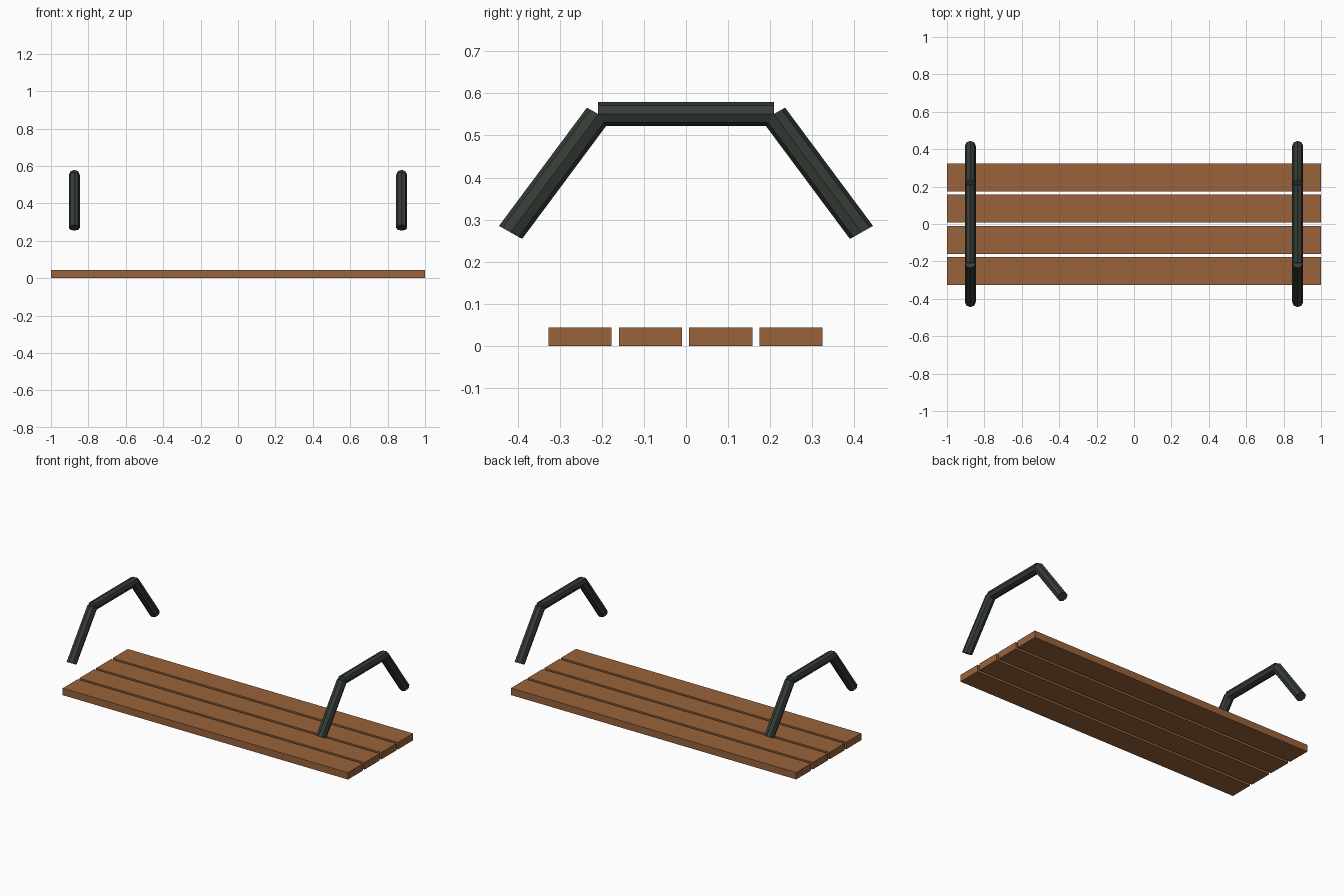
import bpy
import bmesh
import math
from mathutils import Vector

cube = bpy.data.objects.get("Cube")
if cube:
    bpy.data.objects.remove(cube)


def make_material(name, rgb):
    mat = bpy.data.materials.new(name)
    mat.use_nodes = True
    color = (*rgb, 1)
    mat.diffuse_color = color
    mat.node_tree.nodes["Principled BSDF"].inputs["Base Color"].default_value = color
    return mat


def finish(name, bm, mat):
    bmesh.ops.recalc_face_normals(bm, faces=bm.faces)
    mesh = bpy.data.meshes.new(name)
    bm.to_mesh(mesh)
    bm.free()
    mesh.materials.append(mat)
    obj = bpy.data.objects.new(name, mesh)
    bpy.context.collection.objects.link(obj)


def plank(name, y, mat):
    bm = bmesh.new()
    bmesh.ops.create_cube(bm, size=1)
    bmesh.ops.scale(bm, vec=(2, 0.15, 0.044), verts=bm.verts)
    bmesh.ops.translate(bm, vec=(0, y, 0.022), verts=bm.verts)
    finish(name, bm, mat)


def tube(bm, start, end, across, sides=8, radius=0.0295):
    """Closed faceted tube; 'across' is the in-plane half width of its end cut."""
    side = Vector((radius, 0, 0))
    rings = []
    for centre in (start, end):
        ring = []
        for i in range(sides):
            a = math.tau * i / sides
            ring.append(bm.verts.new(centre + side * math.cos(a) + across * math.sin(a)))
        rings.append(ring)
        bm.faces.new(ring)
    for i in range(sides):
        j = (i + 1) % sides
        bm.faces.new((rings[0][i], rings[0][j], rings[1][j], rings[1][i]))


wood = make_material("brown wood", (0.32, 0.125, 0.044))
metal = make_material("dark green metal", (0.036, 0.045, 0.037))

# Four seat planks with narrow gaps
for i in range(4):
    plank(f"seat_plank_{i + 1}", (i - 1.5) * 0.167 - 0.001, wood)

# Bent armrests: a level bar with a sloping bar at each end
for label, x in (("left", 0.875), ("right", -0.875)):
    bm = bmesh.new()
    tube(bm, Vector((x, -0.209, 0.551)), Vector((x, 0.209, 0.551)), Vector((0, 0, 0.0285)))
    for s in (-1, 1):
        tube(bm, Vector((x, s * 0.417, 0.2695)), Vector((x, s * 0.208, 0.5505)),
             Vector((0, s * 0.0275, 0.0155)))
    finish(f"{label}_armrest", bm, metal)
